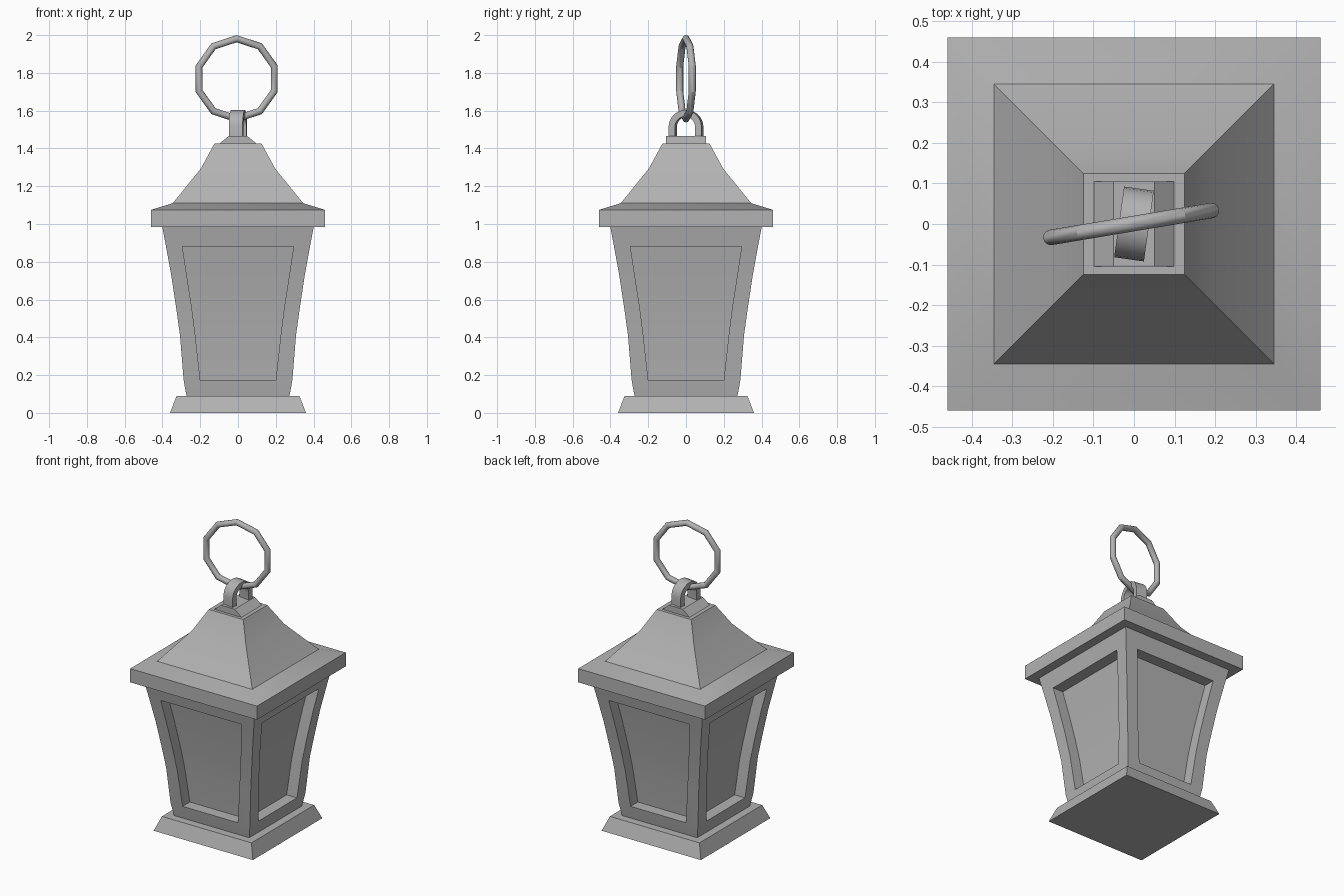
import bpy, bmesh
from math import radians, sin, cos, pi
from mathutils import Matrix, Vector

cube = bpy.data.objects.get("Cube")
if cube:
    bpy.data.objects.remove(cube)

METAL = (0.45, 0.45, 0.45, 1)
metal = bpy.data.materials.new("grey metal")
metal.use_nodes = True
metal.diffuse_color = METAL
metal.node_tree.nodes["Principled BSDF"].inputs["Base Color"].default_value = METAL


def finish(obj, angle):
    """Assign the material and smooth all but the sharp edges."""
    obj.data.materials.append(metal)
    bpy.ops.object.select_all(action='DESELECT')
    obj.select_set(True)
    bpy.context.view_layer.objects.active = obj
    bpy.ops.object.shade_smooth_by_angle(angle=radians(angle))
    return obj


def make_object(name, bm, angle=25):
    bmesh.ops.remove_doubles(bm, verts=bm.verts, dist=0.0005)
    bmesh.ops.recalc_face_normals(bm, faces=bm.faces)
    mesh = bpy.data.meshes.new(name)
    bm.to_mesh(mesh)
    bm.free()
    obj = bpy.data.objects.new(name, mesh)
    bpy.context.collection.objects.link(obj)
    return finish(obj, angle)


def square_loft(name, profile):
    """Stack rectangles given as (z, half width, half depth), capped at both ends."""
    bm = bmesh.new()
    rings = [[bm.verts.new((sx * w, sy * d, z))
              for sx, sy in ((-1, -1), (1, -1), (1, 1), (-1, 1))]
             for z, w, d in profile]
    for low, high in zip(rings, rings[1:]):
        for i in range(4):
            j = (i + 1) % 4
            bm.faces.new((low[i], low[j], high[j], high[i]))
    bm.faces.new(rings[0][::-1])
    bm.faces.new(rings[-1])
    return make_object(name, bm)


# Base, roof and cap
square_loft("base_plinth", [(0, 0.36, 0.36), (0.09, 0.325, 0.325)])
square_loft("roof", [(z, w, w) for z, w in (
    (0.985, 0.46), (1.075, 0.46), (1.11, 0.345), (1.295, 0.196), (1.425, 0.125))])
square_loft("roof_cap", [(1.42, 0.105, 0.105), (1.465, 0.05, 0.105)])

# Flared body: rows of (z, half width, panel half width)
ROWS = [(0.085, 0.272, 0.19), (0.175, 0.288, 0.20), (0.41, 0.307, 0.226),
        (0.56, 0.328, 0.245), (0.72, 0.352, 0.27), (0.88, 0.381, 0.294),
        (0.99, 0.402, 0.305)]
RECESS = 0.075
bm = bmesh.new()
for side in range(4):
    turn = Matrix.Rotation(side * pi / 2, 4, 'Z')
    grid = [[bm.verts.new(turn @ Vector((x, -w, z))) for x in (-w, -p, p, w)]
            for z, w, p in ROWS]
    # Inner copies of the panel columns form the sunken pane
    pane = [[bm.verts.new(turn @ Vector((x, -w + RECESS, z))) for x in (-p, p)]
            for z, w, p in ROWS]
    last = len(ROWS) - 2
    for r in range(last + 1):
        low, high = grid[r], grid[r + 1]
        for c in range(3):
            if c != 1 or r in (0, last):
                bm.faces.new((low[c], low[c + 1], high[c + 1], high[c]))
        if 0 < r < last:
            a, b = pane[r], pane[r + 1]
            bm.faces.new((a[0], a[1], b[1], b[0]))
            bm.faces.new((low[1], a[0], b[0], high[1]))
            bm.faces.new((a[1], low[2], high[2], b[1]))
    for r in (1, last):
        bm.faces.new((grid[r][1], grid[r][2], pane[r][1], pane[r][0]))
    bmesh.ops.delete(bm, geom=[v for row in (pane[0], pane[-1]) for v in row])
make_object("lantern_body", bm)

# Arched strap on the cap
bm = bmesh.new()
STEPS = 10
arch = [(1, 0, 1.45)] + [(cos(i * pi / STEPS), sin(i * pi / STEPS), 1.515)
                         for i in range(STEPS + 1)] + [(-1, 0, 1.45)]
sections = [[bm.verts.new((x, y * r, z + s * r))
             for x, r in ((-0.037, 0.054), (0.037, 0.054), (0.037, 0.088), (-0.037, 0.088))]
            for y, s, z in arch]
for a, b in zip(sections, sections[1:]):
    for i in range(4):
        j = (i + 1) % 4
        bm.faces.new((a[i], a[j], b[j], b[i]))
bm.faces.new(sections[0])
bm.faces.new(sections[-1])
strap = make_object("hanger_strap", bm)
strap.rotation_euler.z = radians(-8)

# Ten-sided carrying ring
bpy.ops.mesh.primitive_torus_add(major_segments=10, minor_segments=12,
                                 major_radius=0.212, minor_radius=0.019)
ring = bpy.context.object
ring.name = "carrying_ring"
ring.data.transform(Matrix.Translation((-0.007, 0, 1.769))
                    @ Matrix.Rotation(radians(9.5), 4, 'Z')
                    @ Matrix.Rotation(pi / 2, 4, 'X')
                    @ Matrix.Rotation(pi / 2, 4, 'Z'))
finish(ring, 33)
